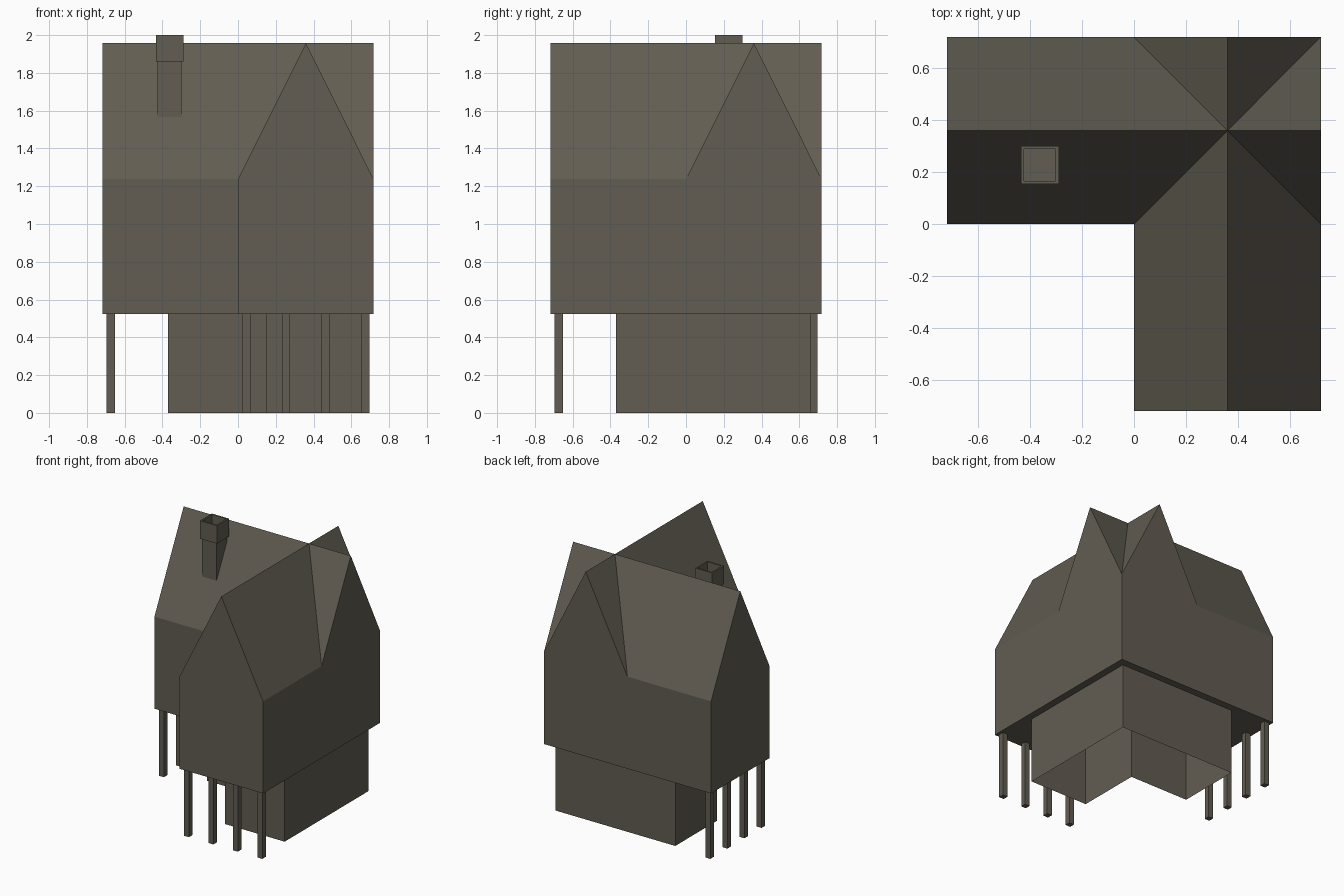
import bpy, bmesh

if "Cube" in bpy.data.objects:
    bpy.data.objects.remove(bpy.data.objects["Cube"])

# One flat grey-brown colour for the whole house
STONE = bpy.data.materials.new("grey brown")
STONE.diffuse_color = (0.122, 0.110, 0.084, 1)
STONE.use_nodes = True
STONE.node_tree.nodes["Principled BSDF"].inputs["Base Color"].default_value = STONE.diffuse_color

H, C = 0.718, 0.359                  # half footprint, ridge centre line
FLOOR, EAVE, RIDGE = 0.523, 1.238, 1.957


def add_object(name, polys):
    """Mesh object from a list of polygons, welded and made consistent."""
    bm = bmesh.new()
    for p in polys:
        bm.faces.new([bm.verts.new(v) for v in p])
    bmesh.ops.remove_doubles(bm, verts=bm.verts, dist=1e-5)
    bmesh.ops.recalc_face_normals(bm, faces=bm.faces)
    me = bpy.data.meshes.new(name)
    bm.to_mesh(me)
    bm.free()
    me.materials.append(STONE)
    ob = bpy.data.objects.new(name, me)
    bpy.context.collection.objects.link(ob)
    return ob


def swapped(polys):
    """Both wings: the house mirrors across the x = y diagonal."""
    return polys + [[(y, x, z) for x, y, z in p] for p in polys]


def walls(outline, z0, z1):
    n = len(outline)
    return [[(*outline[i], z0), (*outline[(i + 1) % n], z0),
             (*outline[(i + 1) % n], z1), (*outline[i], z1)] for i in range(n)]


def square(cx, cy, r):
    return [(cx - r, cy - r), (cx + r, cy - r), (cx + r, cy + r), (cx - r, cy + r)]


def box(cx, cy, r, z0, z1):
    s = square(cx, cy, r)
    return walls(s, z0, z1) + [[(*p, z0) for p in s], [(*p, z1) for p in s]]


def gable(x):
    return [(x, 0, FLOOR), (x, H, FLOOR), (x, H, EAVE), (x, C, RIDGE), (x, 0, EAVE)]


# Upper floor: walls, gable ends and underside
upper = swapped([
    gable(-H), gable(H),
    [(-H, 0, FLOOR), (0, 0, FLOOR), (0, 0, EAVE), (-H, 0, EAVE)],
    [(-H, H, FLOOR), (0, H, FLOOR), (0, H, EAVE), (-H, H, EAVE)],
])
upper.append([(x, y, FLOOR) for x, y in
              [(-H, 0), (0, 0), (0, -H), (H, -H), (H, 0), (H, H), (0, H), (-H, H)]])
add_object("upper_floor", upper)

# Crossing gable roofs with valleys meeting over the corner
peak = (C, C, RIDGE)
add_object("roof", swapped([
    [(-H, 0, EAVE), (0, 0, EAVE), peak, (-H, C, RIDGE)],
    [(-H, H, EAVE), (0, H, EAVE), peak, (-H, C, RIDGE)],
    [(H, 0, EAVE), (H, C, RIDGE), peak],
    [(H, H, EAVE), (H, C, RIDGE), peak],
]))

# Inset ground floor, open underneath
A, B, E = -0.37, 0.148, 0.66
add_object("ground_floor", walls(
    [(A, B), (B, B), (B, A), (E, A), (E, E), (A, E)], 0, FLOOR))

# Four posts under the end of each wing
for i in range(4):
    t = 0.044 + i * 0.21
    add_object(f"front_post_{i + 1}", box(t, -0.674, 0.0215, 0, FLOOR))
    add_object(f"left_post_{i + 1}", box(-0.674, t, 0.0215, 0, FLOOR))

# Chimney stack, its foot following the roof slope
cx, cy, r = -0.362, 0.227, 0.063
foot = [(x, y, EAVE + 2 * y - 0.01) for x, y in square(cx, cy, r)]
head = [(x, y, 1.86) for x, y in square(cx, cy, r)]
add_object("chimney_stack", [
    [foot[i], foot[(i + 1) % 4], head[(i + 1) % 4], head[i]] for i in range(4)])

# Hollow chimney cap
cap = add_object("chimney_cap", box(cx, cy, 0.073, 1.86, 2.0))
bm = bmesh.new()
bm.from_mesh(cap.data)
bm.faces.ensure_lookup_table()
top = max(bm.faces, key=lambda f: f.calc_center_median().z)
bmesh.ops.inset_region(bm, faces=[top], thickness=0.017)
for v in top.verts:
    v.co.z = 2.0
hole = bmesh.ops.extrude_discrete_faces(bm, faces=[top])["faces"][0]
for v in hole.verts:
    v.co.z = 1.88
bm.to_mesh(cap.data)
bm.free()
